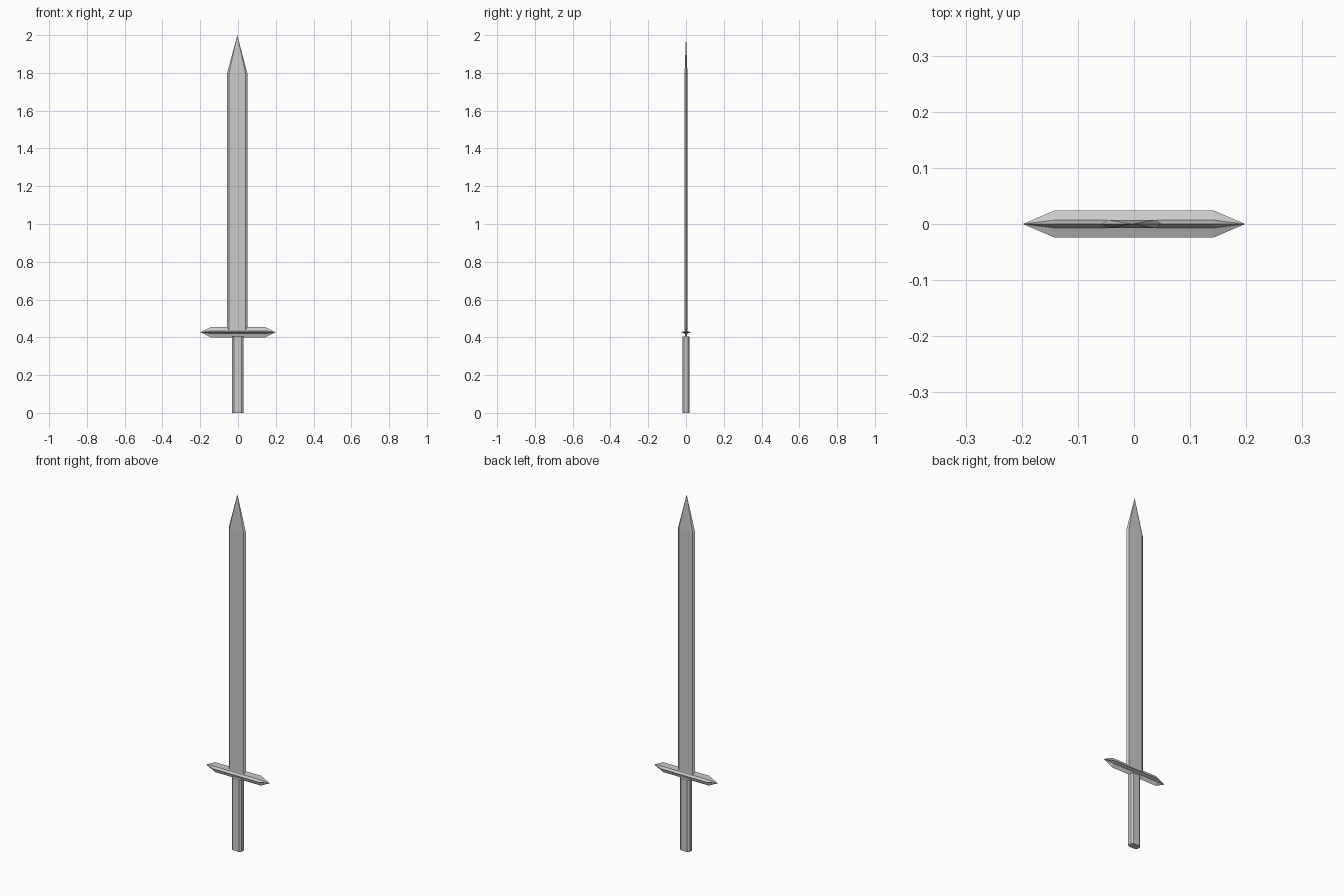
import bpy, bmesh
from mathutils import Vector

if "Cube" in bpy.data.objects:
    bpy.data.objects.remove(bpy.data.objects["Cube"])


def loft(name, sections, start_tip=None, end_tip=None):
    """Skin matching cross-sections; each end is a point or a flat cap."""
    bm = bmesh.new()
    rings = [[bm.verts.new(p) for p in s] for s in sections]
    n = len(rings[0])
    for a, b in zip(rings, rings[1:]):
        for i in range(n):
            j = (i + 1) % n
            bm.faces.new((a[i], a[j], b[j], b[i]))
    for ring, tip in ((rings[0], start_tip), (rings[-1], end_tip)):
        if tip is None:
            bm.faces.new(ring)
        else:
            t = bm.verts.new(tip)
            for i in range(n):
                bm.faces.new((ring[i], ring[(i + 1) % n], t))
    bmesh.ops.recalc_face_normals(bm, faces=bm.faces)
    mesh = bpy.data.meshes.new(name)
    bm.to_mesh(mesh)
    bm.free()
    obj = bpy.data.objects.new(name, mesh)
    bpy.context.collection.objects.link(obj)
    return obj


def mirrored(quarter):
    """Complete a half outline (x, y) with its point-reflected half."""
    return quarter + [(-x, -y) for x, y in quarter]


# Blade: thin bevelled hexagonal section running to a point
blade = mirrored([(0.053, 0), (0.043, 0.0075), (-0.043, 0.0075)])
cx = -0.004
loft("blade", [[(x + cx, y, z) for x, y in blade] for z in (0.44, 1.8)],
     end_tip=(cx, 0, 2.0))

# Crossguard: four-pointed star section with pointed ends
star = mirrored([(0.024, 0), (0.007, 0.007), (0, 0.028), (-0.007, 0.007)])
zg = 0.427
loft("crossguard", [[(x, y, zg + z) for y, z in star] for x in (-0.142, 0.142)],
     start_tip=(-0.198, 0, zg), end_tip=(0.198, 0, zg))

# Grip: flattened octagonal bar
grip = mirrored([(0.030, -0.010), (0.030, 0.010), (0.020, 0.019), (-0.020, 0.019)])
loft("grip", [[(x - 0.001, y, z) for x, y in grip] for z in (0, 0.405)])
